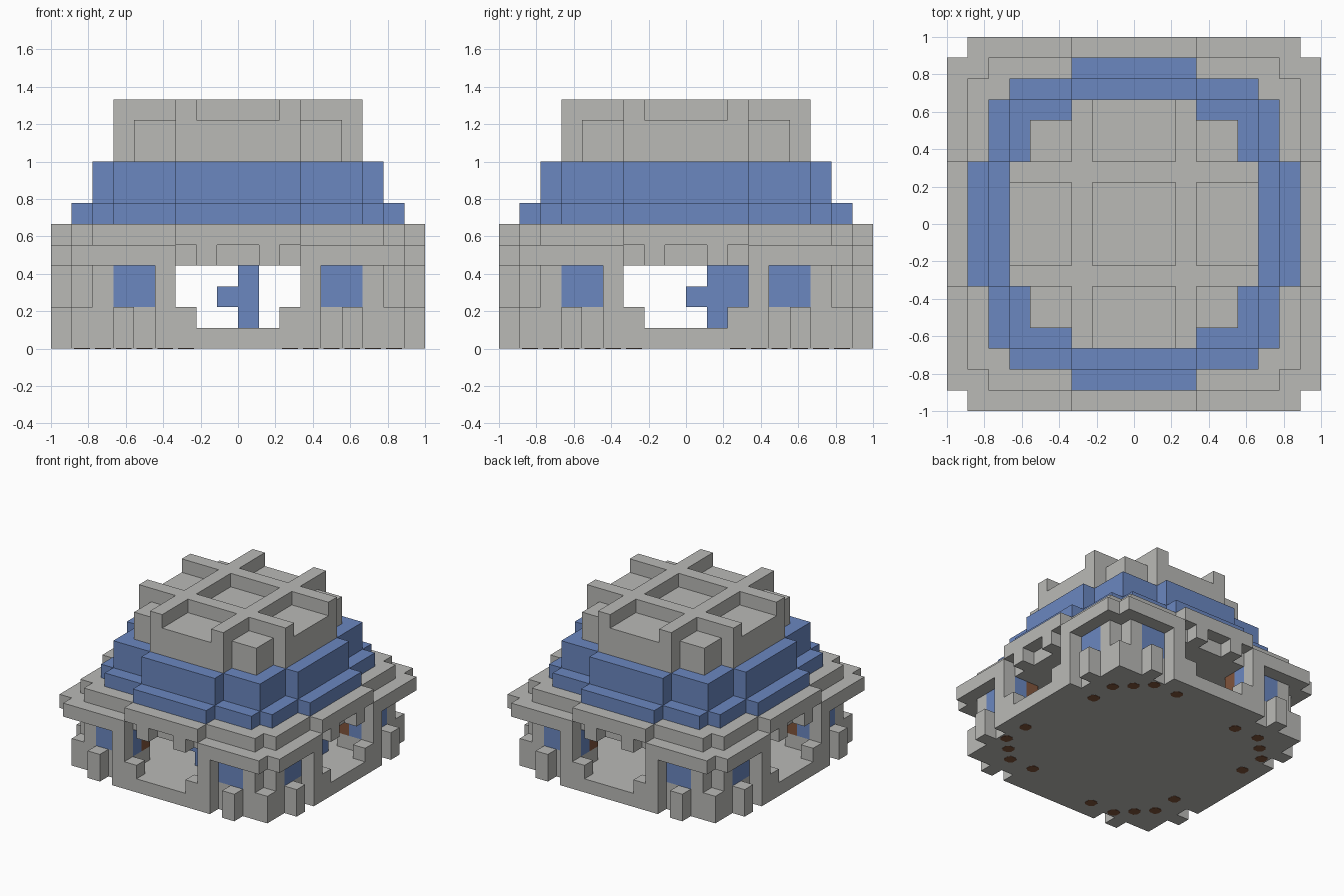
import bpy
import bmesh

if "Cube" in bpy.data.objects:
    bpy.data.objects.remove(bpy.data.objects["Cube"], do_unlink=True)

U = 1 / 9  # size of one building block


def material(name, rgb):
    m = bpy.data.materials.new(name)
    m.use_nodes = True
    m.diffuse_color = (*rgb, 1)
    m.node_tree.nodes["Principled BSDF"].inputs["Base Color"].default_value = (*rgb, 1)
    return m


STONE = material("stone grey", (0.49, 0.49, 0.47))
BLUE = material("slate blue", (0.145, 0.242, 0.527))
BROWN = material("wood brown", (0.22, 0.09, 0.045))


def finish(name, bm, mat):
    bmesh.ops.recalc_face_normals(bm, faces=bm.faces)
    bmesh.ops.scale(bm, vec=(U, U, U), verts=bm.verts)
    mesh = bpy.data.meshes.new(name)
    bm.to_mesh(mesh)
    bm.free()
    mesh.materials.append(mat)
    bpy.context.collection.objects.link(bpy.data.objects.new(name, mesh))


def extrude_outline(bm, pts, z0, z1):
    face = bm.faces.new([bm.verts.new((x, y, z0)) for x, y in pts])
    geom = bmesh.ops.extrude_face_region(bm, geom=[face], use_keep_orig=True)["geom"]
    top = [v for v in geom if isinstance(v, bmesh.types.BMVert)]
    bmesh.ops.translate(bm, vec=(0, 0, z1 - z0), verts=top)


def slab(name, quarter, z0, z1, mat):
    """Slab whose outline is one quarter turned four times."""
    pts, turn = [], list(quarter)
    for _ in range(4):
        pts += turn
        turn = [(-y, x) for x, y in turn]
    bm = bmesh.new()
    extrude_outline(bm, pts, z0, z1)
    finish(name, bm, mat)


def steps(*corners):
    """Quarter outline of a stepped plan from its outer corners."""
    pts = []
    for i, (x, y) in enumerate(corners):
        pts.append((x, y))
        if i + 1 < len(corners):
            pts.append((corners[i + 1][0], y))
    return pts


def boxes(name, rects, z0, z1, mat):
    bm = bmesh.new()
    for x0, x1, y0, y1 in rects:
        extrude_outline(bm, [(x0, y0), (x1, y0), (x1, y1), (x0, y1)], z0, z1)
    finish(name, bm, mat)


def eightfold(x0, x1, y0, y1):
    """Repeat a rectangle on both halves of all four sides."""
    rects = set()
    for a, b in ((x0, x1), (-x1, -x0)):
        for c, d in ((y0, y1), (-y1, -y0)):
            rects |= {(a, b, c, d), (c, d, a, b)}
    return sorted(rects)


# Ground floor
slab("floor", [(9, 4), (8, 4), (8, 5), (9, 5), (9, 6), (8, 6), (8, 8),
               (6, 8), (6, 9), (5, 9), (5, 8), (4, 8), (4, 9)], 0, 1, STONE)
boxes("fence_posts", eightfold(5, 6, 8, 9), 1, 2, STONE)
boxes("arch_steps", eightfold(2, 3, 8, 9), 1, 2, STONE)
boxes("arch_columns", eightfold(3, 4, 8, 9), 1, 4, STONE)
boxes("low_walls", eightfold(3, 7, 7, 8), 1, 2, STONE)
boxes("corner_blocks", eightfold(7, 8, 7, 8), 1, 2, STONE)
boxes("window_piers", eightfold(6, 7, 7, 8), 2, 4, STONE)
boxes("corner_piers", eightfold(6, 7, 6, 7), 1, 4, STONE)
boxes("windows", eightfold(3, 6, 7, 8), 2, 4, BLUE)
boxes("post_feet", eightfold(3, 4, 6, 7), 1, 2, STONE)
boxes("wooden_posts", eightfold(3, 4, 6, 7), 2, 4, BROWN)

# Wooden pegs showing under the floor
bm = bmesh.new()
for px, py in ((3.5, -6.5), (5.5, -6.5), (6.5, -5.5), (7.5, -4.5), (7.5, -2.5)):
    for _ in range(4):
        r, c = 0.38, 0.2
        ring = [(r, -c), (r, c), (c, r), (-c, r), (-r, c), (-r, -c), (-c, -r), (c, -r)]
        extrude_outline(bm, [(px + x, py + y) for x, y in ring], -0.02, 0.03)
        px, py = -py, px
finish("floor_pegs", bm, BROWN)

# Blue furnishings inside
boxes("front_stand", [(0, 1, -5, -4)], 1, 4, BLUE)
boxes("front_stand_arm", [(-1, 0, -5, -4)], 2, 3, BLUE)
boxes("side_stand", [(5, 6, 1, 2)], 1, 4, BLUE)
boxes("side_stand_arm", [(5, 6, 0, 1)], 2, 3, BLUE)
boxes("side_stand_back", [(5, 6, 2, 3)], 2, 4, BLUE)

# Eaves: the lower one has teeth over each arch
slab("lower_eave", [(8, 1), (9, 1), (9, 2), (8, 2), (8, 3), (9, 3), (9, 8), (8, 8),
                    (8, 9), (3, 9), (3, 8), (2, 8), (2, 9), (1, 9), (1, 8)], 4, 5, STONE)
slab("upper_eave", steps((9, 3), (8, 7), (7, 8), (3, 9)), 5, 6, STONE)

# Blue roof tiers
slab("lower_roof", steps((8, 3), (7, 6), (6, 7), (3, 8)), 6, 7, BLUE)
slab("upper_roof", steps((7, 3), (6, 6), (3, 7)), 7, 9, BLUE)

# Crown with a raised lattice
slab("crown", steps((6, 3), (5, 5), (3, 6)), 9, 11, STONE)
lattice = []
for a in (-3, 2):
    lattice.append((a, a + 1, -6, 6))
    lattice += [(b, c, a, a + 1) for b, c in ((-6, -3), (-2, 2), (3, 6))]
boxes("crown_lattice", lattice, 11, 12, STONE)
